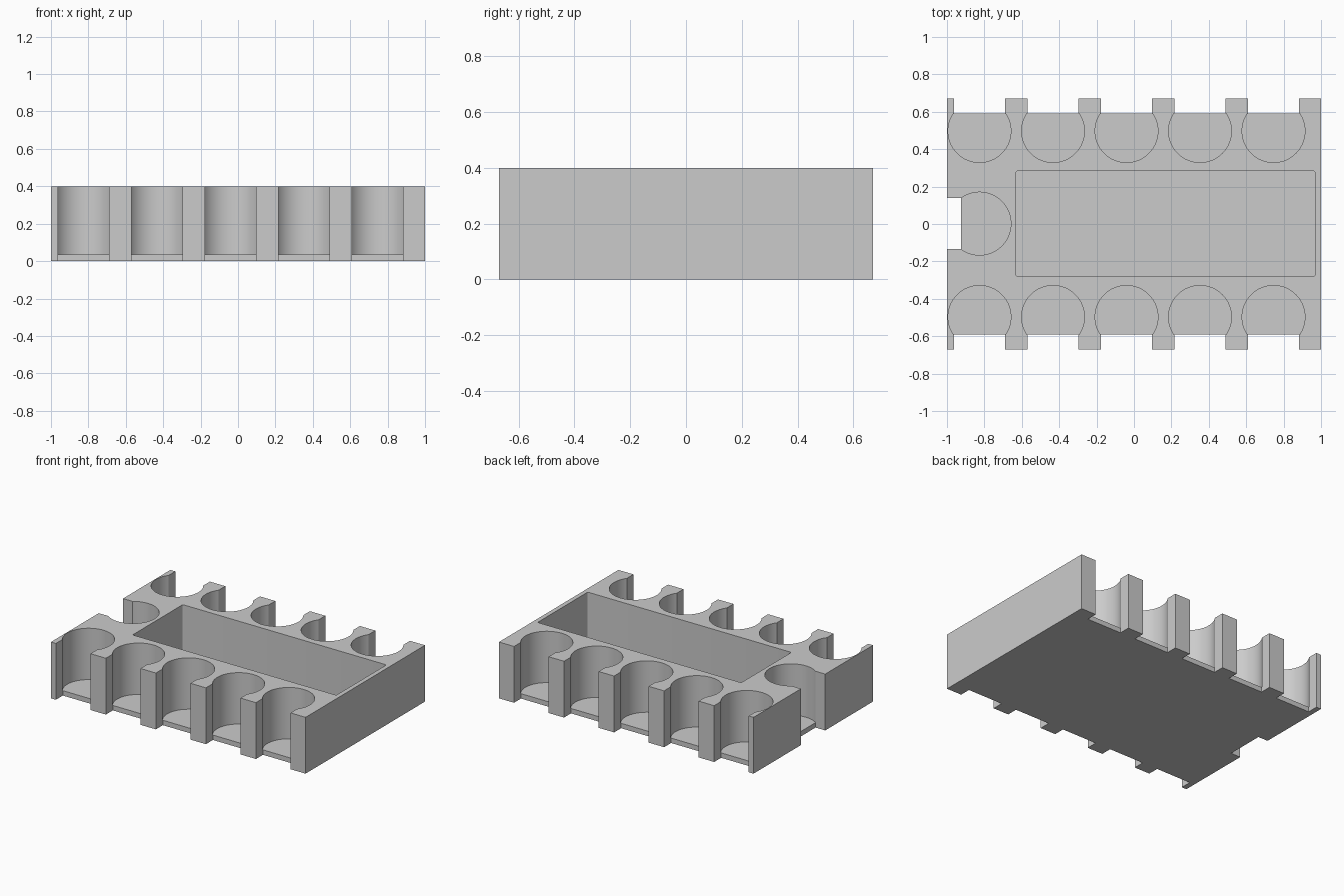
import bpy
import math

if "Cube" in bpy.data.objects:
    bpy.data.objects.remove(bpy.data.objects["Cube"])

W, D, H, FLOOR = 2.0, 1.34, 0.4, 0.035   # overall size and floor thickness
R, SLOT = 0.168, 0.272                   # round pocket radius, finger slot width
TOP = H + 0.1

grey = bpy.data.materials.new("light_grey")
grey.diffuse_color = (0.6, 0.6, 0.6, 1)
grey.use_nodes = True
grey.node_tree.nodes["Principled BSDF"].inputs["Base Color"].default_value = grey.diffuse_color


def box(name, x0, x1, y0, y1, z0, z1):
    bpy.ops.mesh.primitive_cube_add(size=1, location=((x0 + x1) / 2, (y0 + y1) / 2, (z0 + z1) / 2))
    ob = bpy.context.object
    ob.name = name
    ob.scale = (x1 - x0, y1 - y0, z1 - z0)
    bpy.ops.object.transform_apply(location=True, rotation=False, scale=True)
    return ob


def cylinder(name, x, y):
    bpy.ops.mesh.primitive_cylinder_add(vertices=96, radius=R, depth=TOP - FLOOR,
                                        location=(x, y, (TOP + FLOOR) / 2))
    ob = bpy.context.object
    ob.name = name
    return ob


def cut(body, cutter):
    mod = body.modifiers.new(cutter.name, 'BOOLEAN')
    mod.operation = 'DIFFERENCE'
    mod.solver = 'EXACT'
    mod.object = cutter
    bpy.context.view_layer.objects.active = body
    bpy.ops.object.modifier_apply(modifier=mod.name)
    bpy.data.objects.remove(cutter)


# Solid tray block
tray = box("tray", -W / 2, W / 2, -D / 2, D / 2, 0, H)

# Five round pockets with open finger slots along the front and back
for i in range(5):
    x = -0.826 + 0.393 * i
    for side in (-1, 1):
        cut(tray, cylinder("round_pocket", x, side * 0.497))
        y0, y1 = sorted((side * 0.592, side * 0.8))
        cut(tray, box("finger_slot", x - SLOT / 2, x + SLOT / 2, y0, y1, -0.1, TOP))

# Single round pocket with slot in the left end
cut(tray, cylinder("end_pocket", -0.826, 0.002))
cut(tray, box("end_slot", -1.2, -0.924, 0.002 - SLOT / 2, 0.002 + SLOT / 2, -0.1, TOP))

# Long central compartment with slightly rounded vertical corners
well = box("long_compartment", -0.632, 0.968, -0.28, 0.283, FLOOR, TOP)
bev = well.modifiers.new("corners", 'BEVEL')
bev.width = 0.01
bev.segments = 4
bev.limit_method = 'WEIGHT'
weights = well.data.attributes.new("bevel_weight_edge", 'FLOAT', 'EDGE')
for e in well.data.edges:
    a, b = (well.data.vertices[v].co for v in e.vertices)
    weights.data[e.index].value = 1.0 if abs(a.z - b.z) > 0.1 else 0.0
bpy.context.view_layer.objects.active = well
bpy.ops.object.modifier_apply(modifier="corners")
cut(tray, well)

# Finish: colour and smooth curved walls
tray.data.materials.clear()
tray.data.materials.append(grey)
for p in tray.data.polygons:
    p.material_index = 0
bpy.ops.object.select_all(action='DESELECT')
tray.select_set(True)
bpy.context.view_layer.objects.active = tray
bpy.ops.object.shade_smooth_by_angle(angle=math.radians(30))
